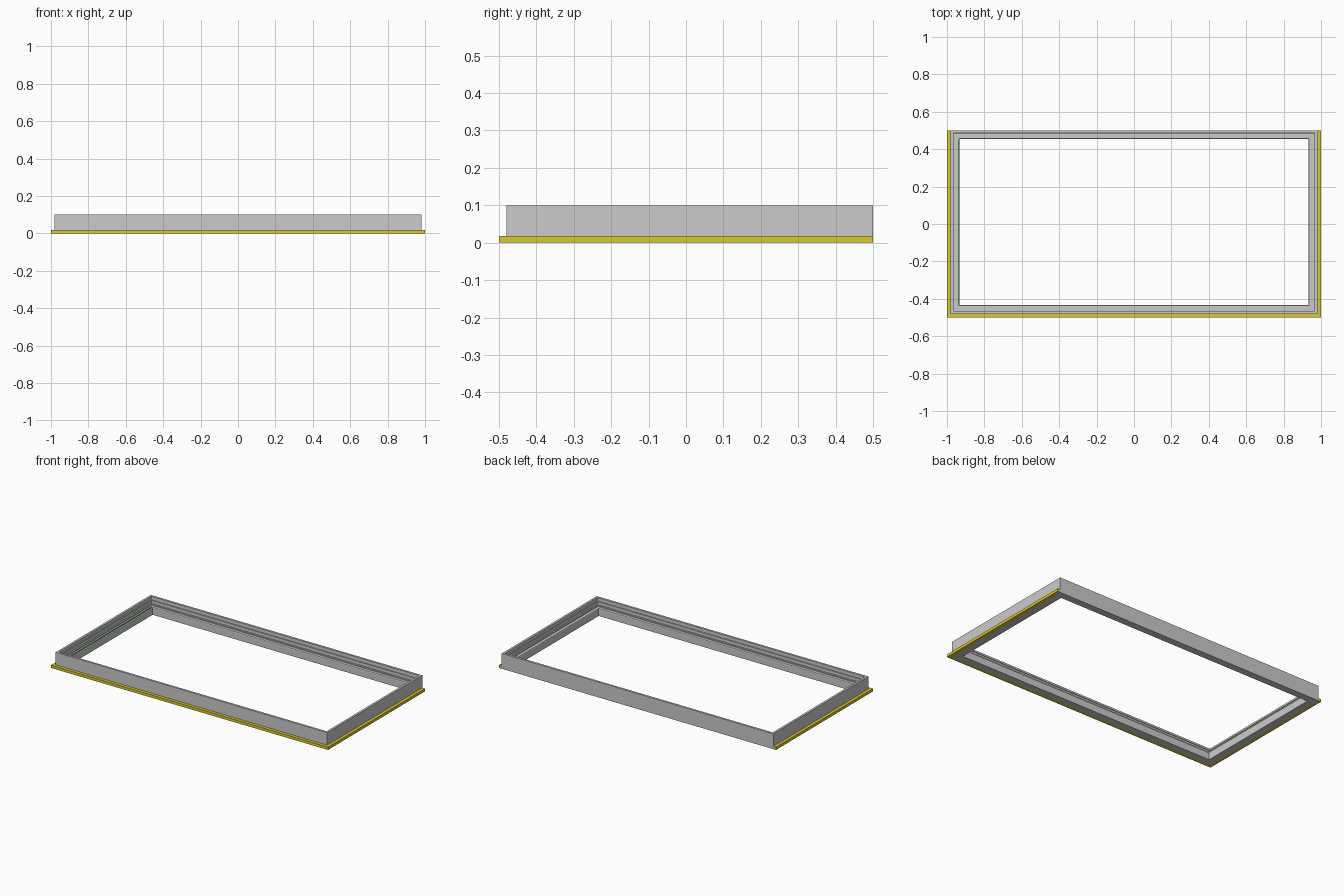
import bpy, bmesh

if "Cube" in bpy.data.objects:
    bpy.data.objects.remove(bpy.data.objects["Cube"])


def material(name, color):
    m = bpy.data.materials.new(name)
    m.diffuse_color = color
    m.use_nodes = True
    m.node_tree.nodes["Principled BSDF"].inputs["Base Color"].default_value = m.diffuse_color
    return m


def finish(name, bm, mat=None):
    bmesh.ops.recalc_face_normals(bm, faces=bm.faces)
    me = bpy.data.meshes.new(name)
    bm.to_mesh(me)
    bm.free()
    ob = bpy.data.objects.new(name, me)
    bpy.context.collection.objects.link(ob)
    if mat:
        me.materials.append(mat)
    return ob


def sweep(name, profile, corners, closed, mat=None):
    """Mitred sweep; corners give outer position and inward direction,
    profile points are (inward offset, height)."""
    bm = bmesh.new()
    rings = [[bm.verts.new((x + ix * d, y + iy * d, z)) for d, z in profile]
             for x, y, ix, iy in corners]
    n = len(profile)
    pairs = list(zip(rings, rings[1:]))
    if closed:
        pairs.append((rings[-1], rings[0]))
    else:
        bm.faces.new(rings[0])
        bm.faces.new(rings[-1])
    for a, b in pairs:
        for i in range(n):
            j = (i + 1) % n
            bm.faces.new((a[i], a[j], b[j], b[i]))
    return finish(name, bm, mat)


def box(name, lo, hi, mat=None):
    bm = bmesh.new()
    bmesh.ops.create_cube(bm, size=1)
    for v in bm.verts:
        v.co = [(l + h) / 2 + c * (h - l) for l, h, c in zip(lo, hi, v.co)]
    return finish(name, bm, mat)


yellow = material("yellow_trim", (0.72, 0.58, 0.03, 1))
green = material("green_strip", (0.1, 0.45, 0.1, 1))

# Main frame: tall outer wall, grooved inside face, low inner lip
frame_profile = [(0, 0), (0, 0.1), (0.014, 0.1),
                 (0.014, 0.088), (0.010, 0.088), (0.010, 0.075),
                 (0.016, 0.075), (0.016, 0.055), (0.025, 0.055),
                 (0.025, 0.048), (0.044, 0.048), (0.046, 0.045), (0.046, 0)]
frame_corners = [(-0.98, -0.48, 1, 1), (0.98, -0.48, -1, 1),
                 (0.98, 0.5, -1, -1), (-0.98, 0.5, 1, -1)]
sweep("frame", frame_profile, frame_corners, True)

# Yellow flange around the front and both sides, open at the back
flange_profile = [(0, 0), (0, 0.018), (0.02, 0.018), (0.02, 0)]
flange_corners = [(-1, 0.5, 1, 0), (-1, -0.5, 1, 1),
                  (1, -0.5, -1, 1), (1, 0.5, -1, 0)]
sweep("flange", flange_profile, flange_corners, False, yellow)

# Thin green strip along the left inner lip
box("left_strip", (-0.942, -0.434, 0.044), (-0.935, 0.45, 0.052), green)
